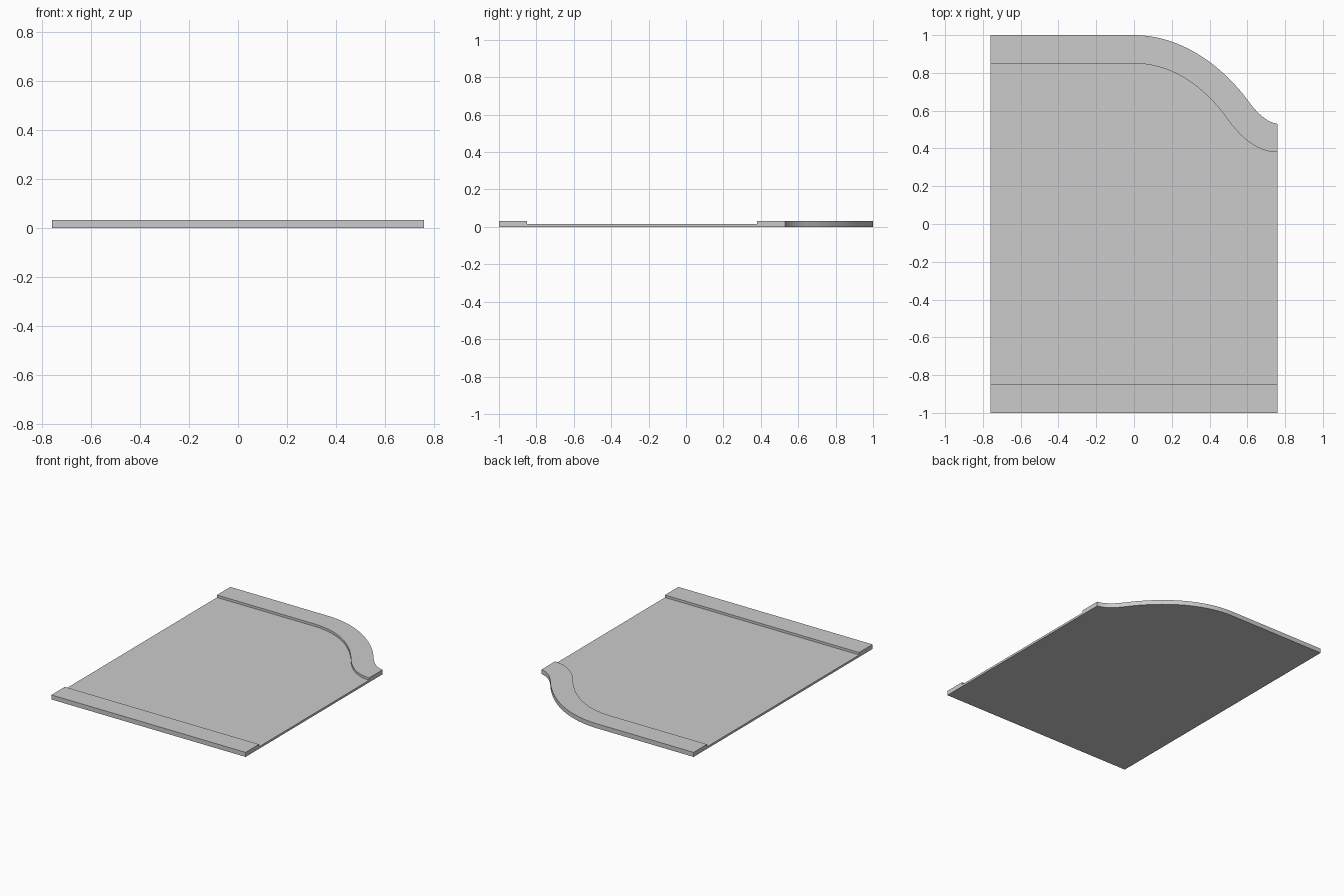
import bpy, bmesh, math
from mathutils import Vector
from mathutils.geometry import interpolate_bezier

if "Cube" in bpy.data.objects:
    bpy.data.objects.remove(bpy.data.objects["Cube"])

W, RIM, BASE = 0.76, 0.032, 0.015   # half width, rim height, panel thickness
N = 20


def edge_path(start, first, second):
    """Straight run followed by an S-bend made of two Bezier spans."""
    pts = [Vector((-W, start[1]))]
    prev = start
    for span in (first, second):
        p = [Vector((x, y, 0)) for x, y in (prev, *span)]
        curve = interpolate_bezier(*p, N)
        pts += [q.to_2d() for q in (curve if prev is start else curve[1:])]
        prev = span[-1]
    return pts


# Outer and inner outlines of the curved back rim
outer = edge_path((0, 1), [(0.24, 1), (0.46, 0.85), (0.61, 0.645)],
                  [(0.65, 0.59), (0.70, 0.54), (W, 0.53)])
inner = edge_path((0, 0.85), [(0.20, 0.85), (0.37, 0.73), (0.495, 0.555)],
                  [(0.57, 0.45), (0.66, 0.38), (W, 0.38)])

# Panel with front and back rims, lofted as one solid from left to right
bm = bmesh.new()
rings = []
for o, i in zip(outer, inner):
    section = [(o.x, -1, 0), (o.x, -1, RIM), (o.x, -0.85, RIM), (o.x, -0.85, BASE),
               (i.x, i.y, BASE), (i.x, i.y, RIM), (o.x, o.y, RIM), (o.x, o.y, 0)]
    rings.append([bm.verts.new(p) for p in section])
for a, b in zip(rings, rings[1:]):
    for k in range(8):
        n = (k + 1) % 8
        bm.faces.new((a[k], a[n], b[n], b[k]))
bm.faces.new(rings[0])
bm.faces.new(rings[-1])
bmesh.ops.recalc_face_normals(bm, faces=bm.faces)

mesh = bpy.data.meshes.new("rimmed_panel")
bm.to_mesh(mesh)
bm.free()
obj = bpy.data.objects.new("rimmed_panel", mesh)
bpy.context.collection.objects.link(obj)
bpy.context.view_layer.objects.active = obj
obj.select_set(True)
bpy.ops.object.shade_smooth_by_angle(angle=math.radians(30))
